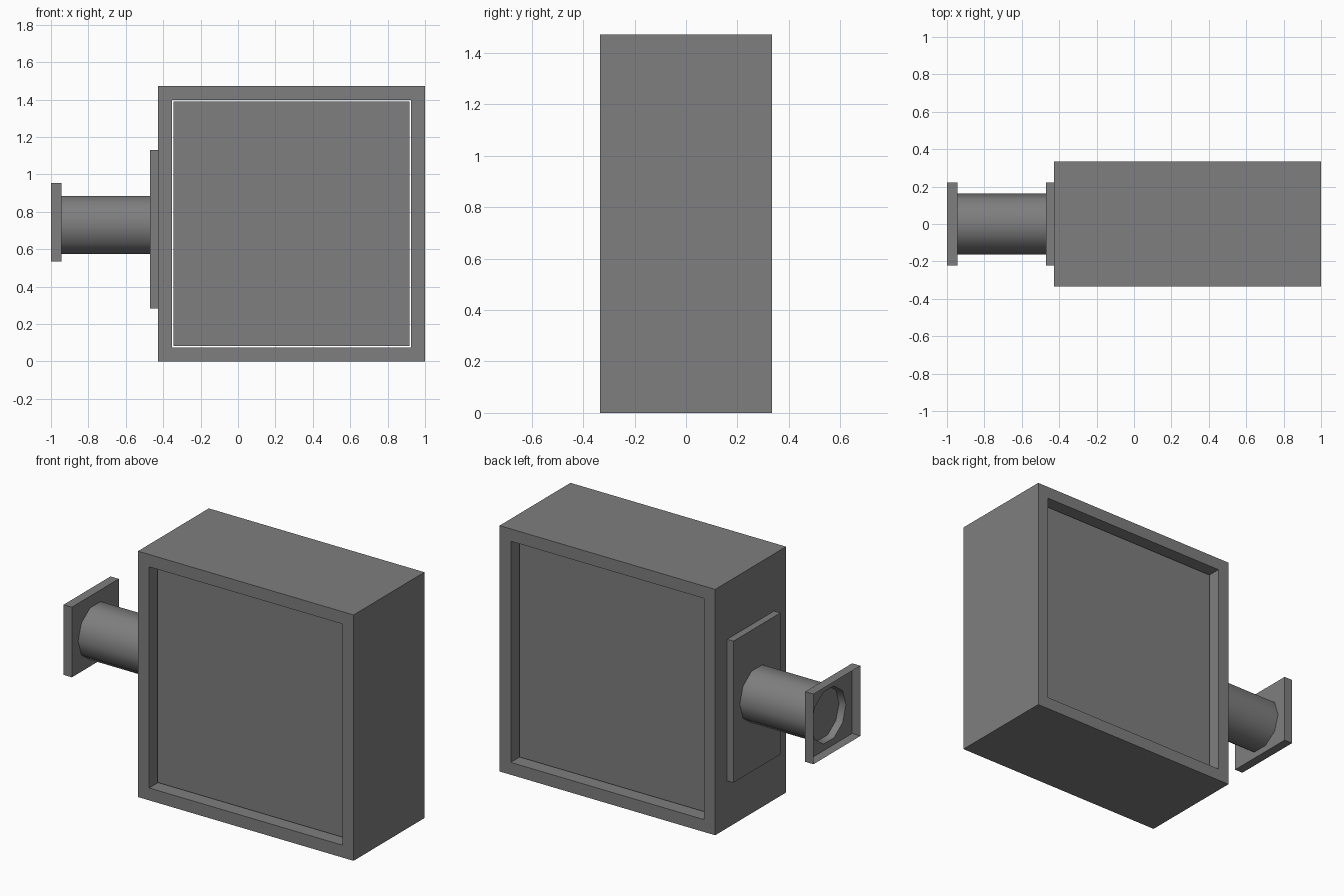
import bpy
import bmesh
import math
from mathutils import Vector

default = bpy.data.objects.get("Cube")
if default:
    bpy.data.objects.remove(default, do_unlink=True)

# Single grey finish
grey = bpy.data.materials.new("mid_grey")
grey.use_nodes = True
colour = (0.21, 0.21, 0.21, 1)
grey.diffuse_color = colour
for node in grey.node_tree.nodes:
    if node.type == "BSDF_PRINCIPLED":
        node.inputs["Base Color"].default_value = colour


def finish(bm, name, fix_normals=True):
    if fix_normals:
        bmesh.ops.recalc_face_normals(bm, faces=bm.faces)
    mesh = bpy.data.meshes.new(name)
    bm.to_mesh(mesh)
    bm.free()
    mesh.materials.append(grey)
    obj = bpy.data.objects.new(name, mesh)
    bpy.context.collection.objects.link(obj)
    return obj


def box(name, low, high):
    low, high = Vector(low), Vector(high)
    bm = bmesh.new()
    bmesh.ops.create_cube(bm, size=1)
    for v in bm.verts:
        v.co = (low + high) / 2 + v.co * (high - low)
    return finish(bm, name)


def rectangle(bm, x0, x1, z0, z1, y):
    return [bm.verts.new((x, y, z)) for x, z in ((x0, z0), (x1, z0), (x1, z1), (x0, z1))]


def ring(bm, x, radius, z=0.73, sides=10):
    angles = [2 * math.pi * i / sides for i in range(sides)]
    return [bm.verts.new((x, radius * math.cos(a), z + radius * math.sin(a))) for a in angles]


def bridge(bm, a, b):
    for i in range(len(a)):
        j = (i + 1) % len(a)
        bm.faces.new((a[i], a[j], b[j], b[i]))


LEFT, RIGHT, TOP, DEPTH = -0.428, 1.0, 1.472, 0.335
RIM, GAP, RECESS = 0.074, 0.008, 0.07
PLATE_Y = 0.222

# Deep square frame, open front and back
bm = bmesh.new()
outer = rectangle(bm, LEFT, RIGHT, 0, TOP, -DEPTH)
inner = rectangle(bm, LEFT + RIM, RIGHT - RIM, RIM, TOP - RIM, -DEPTH)
bridge(bm, outer, inner)
extruded = bmesh.ops.extrude_face_region(bm, geom=bm.faces[:], use_keep_orig=True)
bmesh.ops.translate(bm, vec=(0, 2 * DEPTH, 0),
                    verts=[g for g in extruded["geom"] if isinstance(g, bmesh.types.BMVert)])
finish(bm, "frame")

# Recessed panel with a thin gap to the frame
m = RIM + GAP
box("display_panel", (LEFT + m, -DEPTH + RECESS, m), (RIGHT - m, DEPTH - RECESS, TOP - m))

# Mounting plate on the side of the frame
box("side_plate", (-0.47, -PLATE_Y, 0.283), (LEFT, PLATE_Y, 1.13))

# Ten-sided arm with a shallow recess in its outer end
bm = bmesh.new()
rings = [ring(bm, x, r) for x, r in ((-0.905, 0.155), (-0.945, 0.163), (-0.47, 0.163))]
for a, b in zip(rings, rings[1:]):
    bridge(bm, a, b)
bm.faces.new(rings[0])
bm.faces.new(rings[-1])
arm = finish(bm, "arm")
bpy.ops.object.select_all(action="DESELECT")
arm.select_set(True)
bpy.context.view_layer.objects.active = arm
bpy.ops.object.shade_smooth_by_angle(angle=math.radians(40))

# Thin-walled wall bracket, open towards the wall, with a hole for the arm
bm = bmesh.new()
corners = [(-PLATE_Y, 0.535), (PLATE_Y, 0.535), (PLATE_Y, 0.955), (-PLATE_Y, 0.955)]
near = [bm.verts.new((-0.945, y, z)) for y, z in corners]
far = [bm.verts.new((-1.0, y, z)) for y, z in corners]
hole = ring(bm, -0.945, 0.163)
loops = [bm.edges.new((l[i - 1], l[i])) for l in (near, hole) for i in range(len(l))]
bmesh.ops.triangle_fill(bm, edges=loops, use_beauty=True, normal=(1, 0, 0))
bridge(bm, near, far)
centre = Vector((-0.97, 0, 0.745))
bm.normal_update()
for face in bm.faces:
    if face.normal.dot(face.calc_center_median() - centre) < 0:
        face.normal_flip()
finish(bm, "wall_bracket", fix_normals=False)
